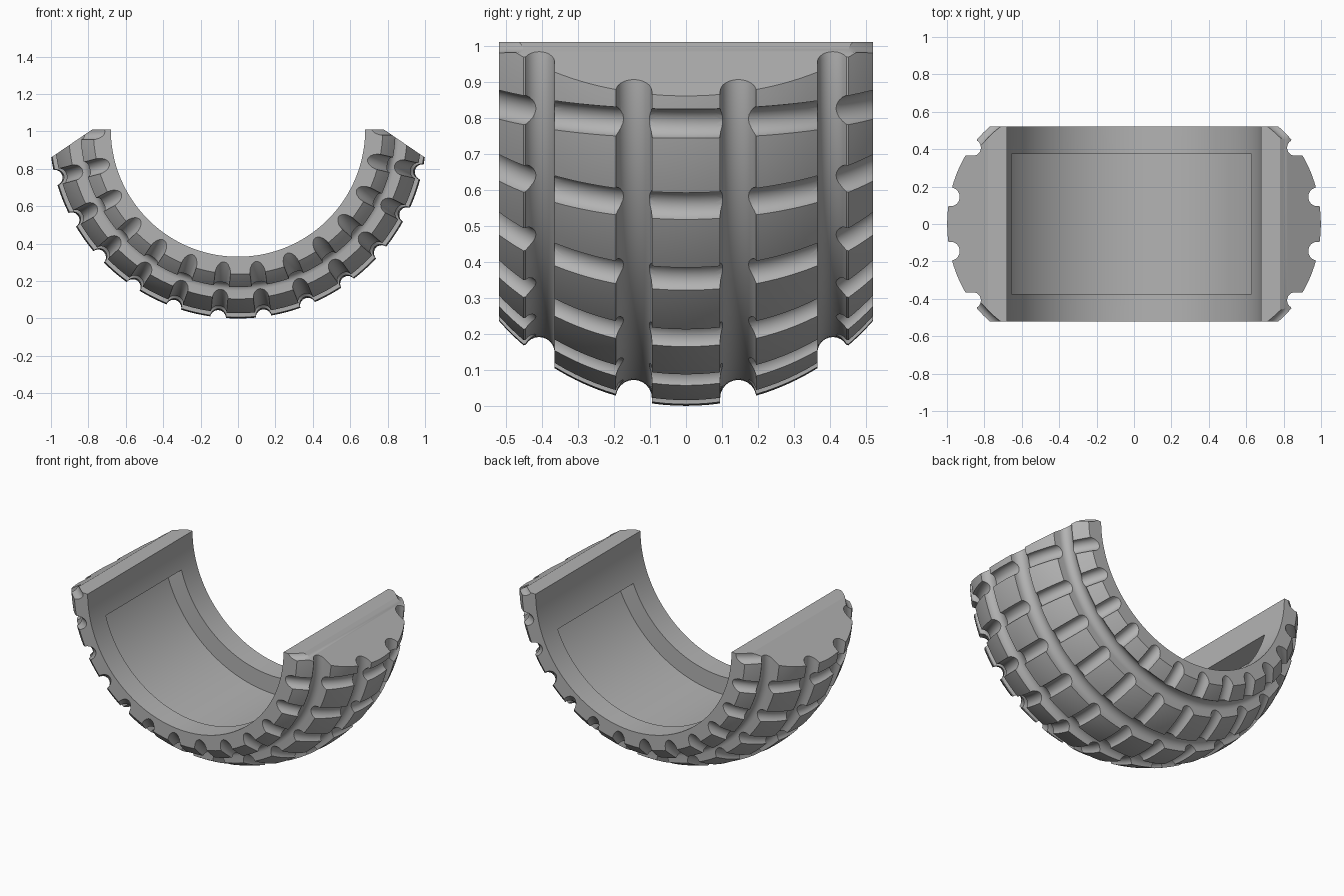
import bpy, bmesh
from math import sin, cos, asin, sqrt, pi, radians
from mathutils import Vector

if "Cube" in bpy.data.objects:
    bpy.data.objects.remove(bpy.data.objects["Cube"], do_unlink=True)

AXIS_Z = 1.01         # height of the wheel axis
INNER = 0.68          # bore radius
HALF_W = 0.52         # half width of the tyre
CROWN, CROWN_R = 0.69, 0.32   # crown arc radius and the radius of its centre

rubber = bpy.data.materials.new("grey_rubber")
rubber.use_nodes = True
grey = (0.45, 0.45, 0.45, 1)
rubber.diffuse_color = grey
rubber.node_tree.nodes["Principled BSDF"].inputs["Base Color"].default_value = grey


def polar(r, y, a):
    """Point at radius r and angle a from straight down, around the wheel axis."""
    return Vector((r * sin(a), y, AXIS_Z - r * cos(a)))


def loft(bm, rings):
    """Closed cross-sections joined in order, with capped ends."""
    rows = [[bm.verts.new(p) for p in ring] for ring in rings]
    n = len(rows[0])
    for a, b in zip(rows, rows[1:]):
        for i in range(n):
            j = (i + 1) % n
            bm.faces.new((a[i], a[j], b[j], b[i]))
    bm.faces.new(rows[0][::-1])
    bm.faces.new(rows[-1])


def finish(bm, name):
    bmesh.ops.recalc_face_normals(bm, faces=bm.faces)
    mesh = bpy.data.meshes.new(name)
    bm.to_mesh(mesh)
    bm.free()
    mesh.materials.append(rubber)
    obj = bpy.data.objects.new(name, mesh)
    bpy.context.collection.objects.link(obj)
    return obj


def crown(y):
    return CROWN_R + sqrt(CROWN ** 2 - y * y)


def crown_span(y0, y1, n=6):
    return [(crown(y0 + (y1 - y0) * i / n), y0 + (y1 - y0) * i / n) for i in range(n + 1)]


def round_groove(y, r, rad, n=12):
    """Half-round channel in the profile, from low y to high y."""
    return [(r - rad * sin(pi * i / n), y - rad * cos(pi * i / n)) for i in range(n + 1)]


# Tyre profile: crown arc interrupted by four round circumferential channels
channels = [(-0.408, 0.862, 0.043), (-0.145, 0.988, 0.05),
            (0.145, 0.988, 0.05), (0.408, 0.862, 0.043)]
profile = [(INNER, -HALF_W)]
y = -HALF_W
for cy, cr, rad in channels:
    profile += crown_span(y, cy - rad)
    # drop a channel point when the crown is already lower than it
    profile += [p for p in round_groove(cy, cr, rad) if p[0] < crown(p[1]) - 0.003]
    y = cy + rad
profile += crown_span(y, HALF_W) + [(INNER, HALF_W)]

# Half tyre body
bm = bmesh.new()
STEPS = 104
loft(bm, [[polar(r, py, -pi / 2 + pi * i / STEPS) for r, py in profile]
          for i in range(STEPS + 1)])
tyre = finish(bm, "half_tyre")

# Sloped ends of the tread
bm = bmesh.new()
for s in (-1, 1):
    loft(bm, [[Vector((s * px, py, pz)) for px, pz in ((0.56, 1.16), (1.22, 0.71), (1.3, 1.3))]
              for py in (-0.7, 0.7)])
end_cutter = finish(bm, "end_cutter")

# Cross grooves following the crown, and the pocket inside the bore
bm = bmesh.new()
GROOVE = 0.042
for k in range(-7, 7):
    a = radians(7.8 + 360 / 26 * k)
    side = Vector((cos(a), 0, sin(a)))
    rings = []
    for i in range(37):
        t = radians(-62 + 124 * i / 36)
        ring = []
        for j in range(20):
            u = 2 * pi * j / 20
            d = CROWN + 0.003 + GROOVE * cos(u)
            ring.append(polar(CROWN_R + d * cos(t), d * sin(t), a) + side * GROOVE * sin(u))
        rings.append(ring)
    loft(bm, rings)
a0, a1 = -asin(0.655 / INNER), asin(0.628 / INNER)
loft(bm, [[polar(r, py, a0 + (a1 - a0) * i / 80)
           for r, py in ((0.6, -0.375), (0.79, -0.375), (0.79, 0.375), (0.6, 0.375))]
          for i in range(81)])
groove_cutter = finish(bm, "groove_cutter")

# Carve the tyre, then drop the cutters
bpy.ops.object.select_all(action="DESELECT")
bpy.context.view_layer.objects.active = tyre
tyre.select_set(True)
for cutter in (end_cutter, groove_cutter):
    cutter.hide_render = True
    mod = tyre.modifiers.new(cutter.name, "BOOLEAN")
    mod.operation = "DIFFERENCE"
    mod.solver = "EXACT"
    mod.object = cutter
    bpy.ops.object.modifier_apply(modifier=mod.name)
    bpy.data.objects.remove(cutter, do_unlink=True)

bpy.ops.object.shade_smooth_by_angle(angle=radians(25))
